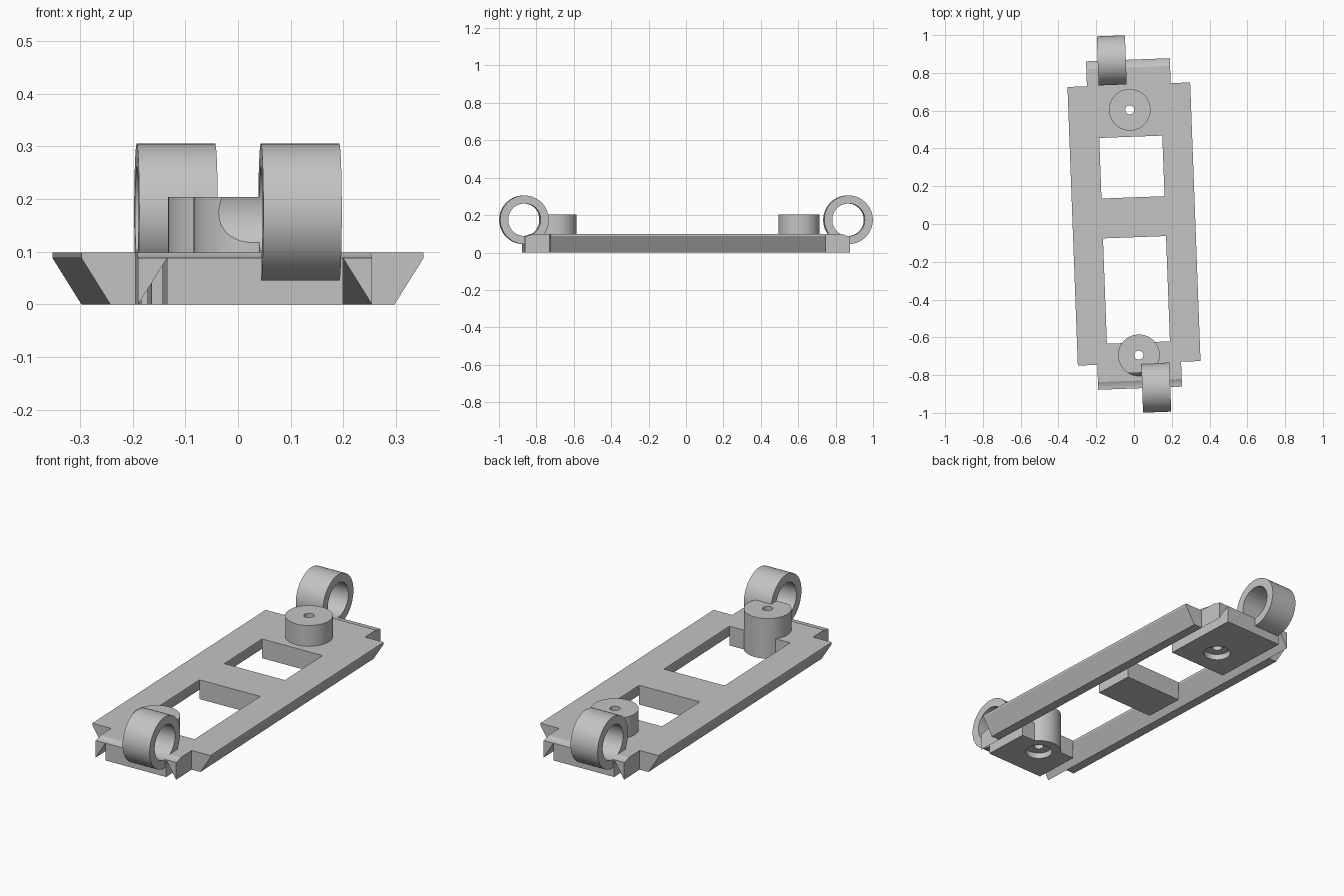
import bpy, bmesh, math
from mathutils import Matrix, Vector

if "Cube" in bpy.data.objects:
    bpy.data.objects.remove(bpy.data.objects["Cube"])

grey = bpy.data.materials.new("plain_grey")
grey.diffuse_color = (0.55, 0.55, 0.55, 1)
grey.use_nodes = True
grey.node_tree.nodes["Principled BSDF"].inputs["Base Color"].default_value = grey.diffuse_color


def finish(bm, name):
    bmesh.ops.recalc_face_normals(bm, faces=bm.faces)
    me = bpy.data.meshes.new(name)
    bm.to_mesh(me)
    bm.free()
    ob = bpy.data.objects.new(name, me)
    me.materials.append(grey)
    bpy.context.collection.objects.link(ob)
    return ob


def prism(name, profile, y0, y1):
    """Extrude an (x, z) profile along y."""
    bm = bmesh.new()
    f = bm.faces.new([bm.verts.new((x, y0, z)) for x, z in profile])
    r = bmesh.ops.extrude_face_region(bm, geom=[f])
    vs = [v for v in r["geom"] if isinstance(v, bmesh.types.BMVert)]
    bmesh.ops.translate(bm, verts=vs, vec=(0, y1 - y0, 0))
    return finish(bm, name)


def cylinder(name, r, a, b, segs=64):
    """Cylinder between two points."""
    a, b = Vector(a), Vector(b)
    rot = (b - a).to_track_quat('Z', 'Y').to_matrix().to_4x4()
    bm = bmesh.new()
    bmesh.ops.create_cone(bm, cap_ends=True, segments=segs, radius1=r, radius2=r,
                          depth=(b - a).length,
                          matrix=Matrix.Translation((a + b) / 2) @ rot)
    return finish(bm, name)


def combine(target, tool, op):
    bpy.context.view_layer.objects.active = target
    m = target.modifiers.new(op, 'BOOLEAN')
    m.object, m.operation, m.solver = tool, op, 'EXACT'
    bpy.ops.object.modifier_apply(modifier=m.name)
    bpy.data.objects.remove(tool, do_unlink=True)


TOP, LIP = 0.098, 0.088        # plate top and the start of the slanted sides
INNER, TAB = 0.167, 0.222      # window half width, end tab half width
END, RAIL_END = 0.87, 0.738
AXIS_Z = 0.175                 # height of the ring axes


def block(y0, y1):
    return prism("block", [(-INNER, 0), (INNER, 0), (INNER, TOP), (-INNER, TOP)], y0, y1)


# Cross blocks: middle bar, then the two end blocks
frame = block(-0.07, 0.141)
frame.name = "mounting_frame"
parts = []

# Slanted side rails with thin triangular ears beside the end blocks
for s in (-1, 1):
    rail = [(INNER, TOP), (0.325, TOP), (0.325, LIP), (0.27, 0), (TAB, 0), (INNER, LIP)]
    ear = [(INNER, TOP), (TAB, TOP), (TAB, 0), (INNER, LIP)]
    parts.append(prism("rail", [(s * x, z) for x, z in rail], -RAIL_END, RAIL_END))
    for e in (-1, 1):
        parts.append(prism("ear", [(s * x, z) for x, z in ear], e * RAIL_END, e * END))
parts += [block(-END, -0.628), block(0.462, END)]

# Screw bosses and end rings
bosses = (-0.695, 0.605)
for y in bosses:
    parts.append(cylinder("boss", 0.11, (0, y, 0), (0, y, 0.204)))
for e in (-1, 1):
    parts.append(cylinder("ring", 0.13, (-e * 0.011, e * END, AXIS_Z),
                          (-e * 0.16, e * END, AXIS_Z), 96))
for p in parts:
    combine(frame, p, 'UNION')

# Ring bores run across the whole tab and nick the front boss
for e in (-1, 1):
    combine(frame, cylinder("bore", 0.087, (-0.4, e * END, AXIS_Z),
                            (0.4, e * END, AXIS_Z), 96), 'DIFFERENCE')
# Screw holes with recesses underneath
for y in bosses:
    combine(frame, cylinder("hole", 0.024, (0, y, -0.1), (0, y, 0.3), 32), 'DIFFERENCE')
    combine(frame, cylinder("recess", 0.065, (0, y, -0.1), (0, y, 0.03), 48), 'DIFFERENCE')

# The whole frame sits slightly turned
frame.data.transform(Matrix.Rotation(math.radians(2.13), 4, 'Z'))
bpy.ops.object.select_all(action='DESELECT')
frame.select_set(True)
bpy.context.view_layer.objects.active = frame
bpy.ops.object.shade_smooth_by_angle(angle=math.radians(25))
